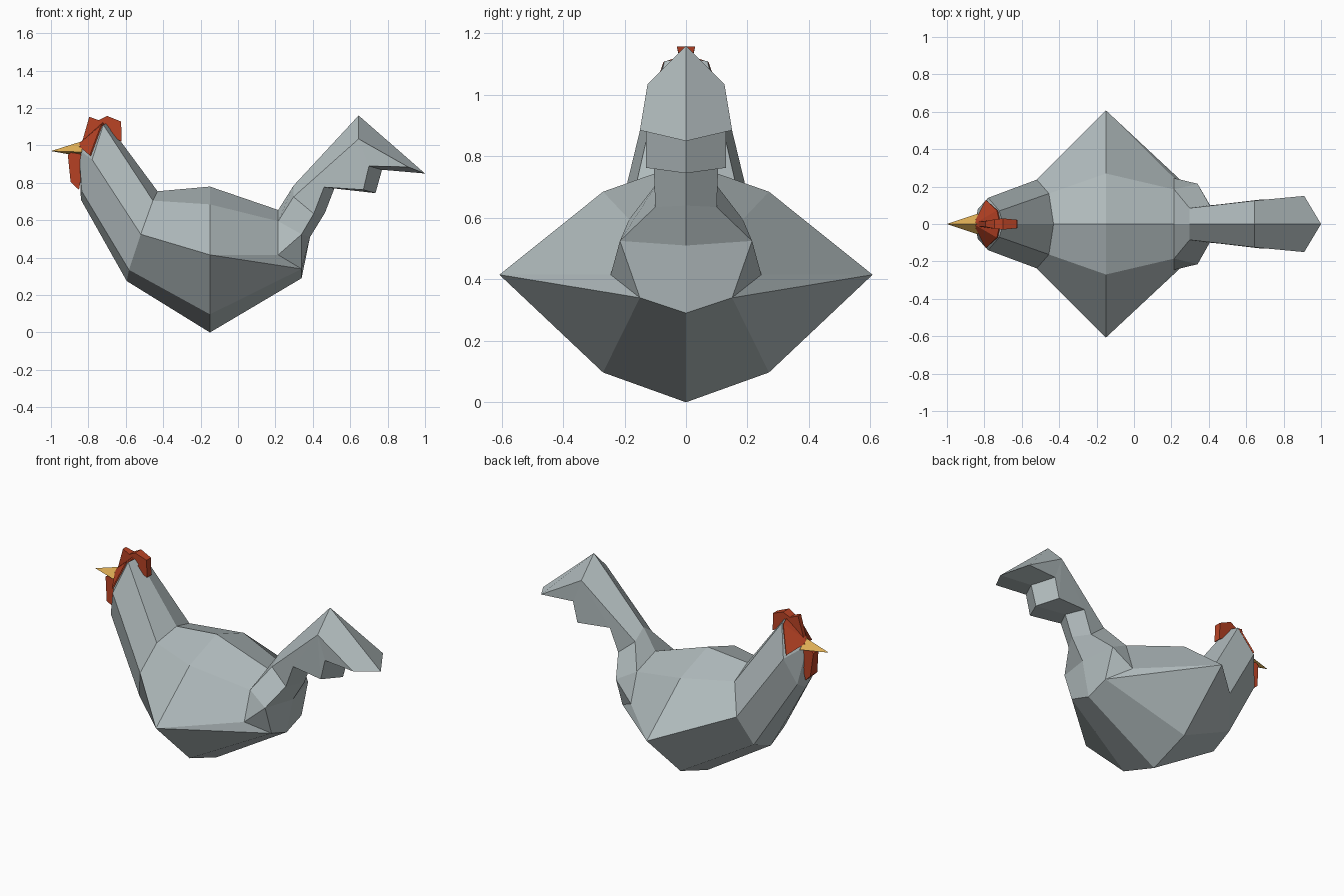
import bpy, bmesh

if "Cube" in bpy.data.objects:
    bpy.data.objects.remove(bpy.data.objects["Cube"])


def material(name, rgb):
    m = bpy.data.materials.new(name)
    m.diffuse_color = (*rgb, 1)
    m.use_nodes = True
    m.node_tree.nodes["Principled BSDF"].inputs["Base Color"].default_value = m.diffuse_color
    return m


GREY = material("grey_feathers", (0.44, 0.50, 0.51))
RED = material("red_skin", (0.48, 0.055, 0.018))
YELLOW = material("yellow_beak", (0.72, 0.42, 0.09))


def mirrored(name, half_faces, mat):
    """Build a flat-shaded mesh from faces on the +y side, mirrored to -y."""
    bm = bmesh.new()
    for face in half_faces:
        bm.faces.new([bm.verts.new(p) for p in face])
        bm.faces.new([bm.verts.new((x, -y, z)) for x, y, z in reversed(face)])
    bmesh.ops.remove_doubles(bm, verts=bm.verts, dist=0.0005)
    bmesh.ops.recalc_face_normals(bm, faces=bm.faces)
    me = bpy.data.meshes.new(name)
    bm.to_mesh(me)
    bm.free()
    me.materials.append(mat)
    ob = bpy.data.objects.new(name, me)
    bpy.context.collection.objects.link(ob)
    return ob


def strip(a, b):
    """Quads between two point chains of equal length."""
    return [(a[i], a[i + 1], b[i + 1], b[i]) for i in range(len(a) - 1)]


def slab(name, profile, mat):
    """Side profile of (x, z, half thickness) made into a solid plate."""
    side = [(x, w, z) for x, z, w in profile]
    rim = side + side[:1]
    centre = [(x, 0, z) for x, y, z in rim]
    return mirrored(name, [side] + strip(rim, centre), mat)


# half rings from top centre to bottom centre
head = [(-.70, 0, 1.12), (-.72, .07, 1.11), (-.78, .14, .925), (-.835, .08, .755), (-.84, 0, .71)]
chest = [(-.43, 0, .755), (-.455, .163, .705), (-.52, .237, .525), (-.583, .155, .335), (-.595, 0, .275)]
middle = [(-.15, 0, .78), (-.15, .27, .685), (-.15, .607, .415), (-.15, .27, .097), (-.15, 0, 0)]
rear = [(.215, 0, .655), (.215, .185, .595), (.215, .245, .415), (.34, .15, .34), (.34, 0, .29)]
face_tip = (-.85, 0, .975)

# tail chains: top ridge, upper side, stepped lower side, stepped lower centre
ridge = [rear[0], (.297, 0, .785), (.645, 0, 1.16)]
upper = [rear[1], (.297, .085, .725), (.645, .125, 1.035)]
lower = [(.34, .215, .525), (.405, .1, .635), (.46, .105, .777), (.67, .13, .763), (.70, .13, .89), (.91, .15, .885)]
under = [(.385, 0, .51), (.465, 0, .64), (.515, 0, .77), (.735, 0, .745), (.77, 0, .87), (1.0, 0, .85)]

# body, neck and tail in one skin
faces = [(head[i], head[i + 1], face_tip) for i in range(4)]
faces += strip(head, chest) + strip(chest, middle)
body_rear = strip(middle, rear)
body_rear[2:3] = [(middle[2], rear[3], rear[2]), (middle[2], middle[3], rear[3])]
faces += body_rear
faces += [(rear[1], rear[2], lower[0]), (rear[2], rear[3], lower[0]),
          (lower[0], rear[3], rear[4], under[0]),
          (upper[0], upper[1], lower[1], lower[0]),
          (upper[1], lower[1], lower[2], upper[2])]
faces += strip(ridge, upper) + strip(lower, under)
faces += [(upper[2], lower[i], lower[i + 1]) for i in (2, 3, 4)]
faces.append((ridge[2], upper[2], lower[5], under[5]))
mirrored("body_and_tail", faces, GREY)

# red skin on both sides of the head
tip, low, top, crown = (-.855, 0, 1.0), (-.79, .127, .945), (-.73, .072, 1.105), (-.715, 0, 1.128)
mask = mirrored("face_skin", [(tip, top, low), (tip, crown, top)], RED)
mod = mask.modifiers.new("thickness", "SOLIDIFY")
mod.thickness, mod.offset = .008, 0

# comb and wattle
slab("comb", [(-.845, .98, .012), (-.795, 1.153, .015), (-.745, 1.135, .025), (-.70, 1.158, .03),
              (-.625, 1.128, .022), (-.622, 1.02, .022), (-.70, 1.06, .03)], RED)
slab("wattle", [(-.84, 1.0, .025), (-.91, .95, .025), (-.895, .805, .035),
                (-.85, .762, .02), (-.835, .85, .025)], RED)

# beak
point, b_top, b_side, b_low = (-1, 0, .97), (-.835, 0, 1.022), (-.835, .055, .965), (-.85, 0, .943)
mirrored("beak", [(point, b_top, b_side), (point, b_side, b_low), (b_top, b_side, b_low)], YELLOW)
